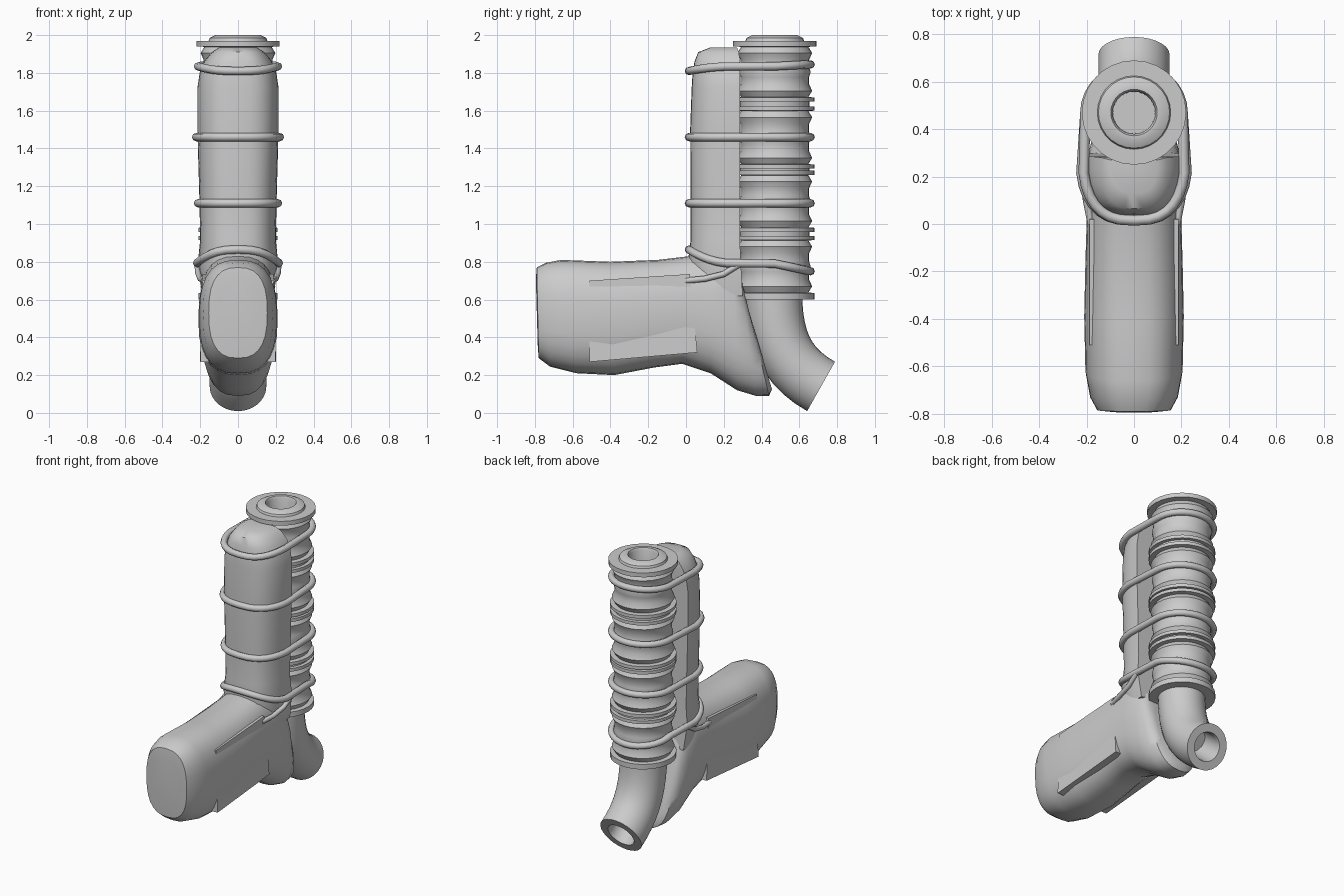
import bpy, bmesh
from math import sin, cos, pi, radians
from mathutils import Vector

if "Cube" in bpy.data.objects:
    bpy.data.objects.remove(bpy.data.objects["Cube"])

grey = bpy.data.materials.new("plain grey")
grey.use_nodes = True
GREY = (0.6, 0.6, 0.6, 1)
grey.diffuse_color = GREY
grey.node_tree.nodes["Principled BSDF"].inputs["Base Color"].default_value = GREY

BARREL_Y = 0.47


def finish(name, bm, angle=35):
    bmesh.ops.recalc_face_normals(bm, faces=bm.faces)
    mesh = bpy.data.meshes.new(name)
    bm.to_mesh(mesh)
    bm.free()
    mesh.materials.append(grey)
    ob = bpy.data.objects.new(name, mesh)
    bpy.context.collection.objects.link(ob)
    bpy.ops.object.select_all(action='DESELECT')
    ob.select_set(True)
    bpy.context.view_layer.objects.active = ob
    bpy.ops.object.shade_smooth_by_angle(angle=radians(angle))
    return ob


def loft(name, rings, angle=35, closed=False):
    """Skin a list of equal-length rings; cap both ends unless closed."""
    bm = bmesh.new()
    rows = [[bm.verts.new(p) for p in ring] for ring in rings]
    n = len(rows[0])
    pairs = list(zip(rows, rows[1:]))
    if closed:
        pairs.append((rows[-1], rows[0]))
    for a, b in pairs:
        for i in range(n):
            j = (i + 1) % n
            bm.faces.new((a[i], a[j], b[j], b[i]))
    if not closed:
        bm.faces.new(rows[0])
        bm.faces.new(rows[-1])
    return finish(name, bm, angle)


def power(v, e):
    return (abs(v) ** e) * (1 if v >= 0 else -1)


def oval(center, side, up, exponent=2.0, n=28):
    e = 2 / exponent
    return [center + side * power(cos(2 * pi * i / n), e)
            + up * power(sin(2 * pi * i / n), e) for i in range(n)]


def circle_at(center, normal, r, n=28):
    side = Vector((1, 0, 0))
    return oval(center, side * r, normal.cross(side).normalized() * r, n=n)


# Ribbed barrel: lathe profile (radius, height) built section by section
profile = [(0.15, 0.60), (0.21, 0.60), (0.21, 0.635)]
sections = [(0.635, 0.915), (0.98, 1.26), (1.315, 1.60), (1.67, 1.94)]
for k, (lo, hi) in enumerate(sections):
    h = hi - lo
    profile += [(0.178, lo + 0.002), (0.198, lo + 0.035), (0.182, lo + 0.07),
                (0.182, lo + h * 0.4), (0.19, lo + h * 0.5), (0.182, lo + h * 0.6),
                (0.182, hi - 0.07), (0.198, hi - 0.035), (0.178, hi - 0.002)]
    if k < 3:
        # twin flange with a gap between each pair of sections
        nxt = sections[k + 1][0]
        profile += [(0.21, hi), (0.21, hi + 0.022), (0.185, hi + 0.022),
                    (0.185, nxt - 0.022), (0.21, nxt - 0.022), (0.21, nxt)]
# Top flange, raised collar and bore
profile += [(0.22, 1.94), (0.22, 1.97), (0.155, 1.97), (0.15, 1.985),
            (0.12, 2.0), (0.098, 2.0), (0.09, 1.985), (0.088, 1.8)]
loft("barrel", [circle_at(Vector((0, BARREL_Y, z)), Vector((0, 0, 1)), r)
                for r, z in profile])

# Bent outlet pipe with a hollow end
ctrl = [Vector((0, y, z)) for y, z in
        ((0.465, 0.65), (0.465, 0.40), (0.52, 0.25), (0.715, 0.14))]


def bezier(t):
    a, b, c, d = ctrl
    s = 1 - t
    return a * s**3 + b * 3 * s * s * t + c * 3 * s * t * t + d * t**3


def tangent(t):
    a, b, c, d = ctrl
    s = 1 - t
    return ((b - a) * s * s + (c - b) * 2 * s * t + (d - c) * t * t).normalized()


steps = 10
rings = [circle_at(bezier(i / steps), tangent(i / steps), 0.15)
         for i in range(steps + 1)]
rings += [circle_at(bezier(t), tangent(t), r)
          for t, r in ((1, 0.095), (0.97, 0.088), (0.7, 0.085))]
loft("outlet_pipe", rings)

# Horizontal body: (top y, top z, bottom y, bottom z, half width)
body = [(-0.795, 0.71, -0.785, 0.36, 0.10), (-0.79, 0.77, -0.78, 0.29, 0.155),
        (-0.74, 0.795, -0.72, 0.245, 0.185), (-0.66, 0.81, -0.58, 0.21, 0.205),
        (-0.40, 0.80, -0.38, 0.20, 0.21), (-0.15, 0.81, -0.17, 0.24, 0.205),
        (0.02, 0.83, -0.02, 0.26, 0.20), (0.14, 0.85, 0.13, 0.21, 0.20),
        (0.25, 0.83, 0.27, 0.12, 0.20), (0.285, 0.75, 0.37, 0.09, 0.185),
        (0.30, 0.68, 0.44, 0.09, 0.16), (0.31, 0.62, 0.455, 0.125, 0.12)]
rings = []
for ty, tz, by, bz, w in body:
    top, bottom = Vector((0, ty, tz)), Vector((0, by, bz))
    rings.append(oval((top + bottom) / 2, Vector((w, 0, 0)), (top - bottom) / 2, 2.6))
loft("horizontal_body", rings, 45)

# Flat side panels
for label, s in (("left", 1), ("right", -1)):
    outline = [(-0.51, 0.70), (-0.51, 0.27), (0.06, 0.32), (0.02, 0.735)]
    inner = [Vector((s * 0.15, y, z)) for y, z in outline]
    outer = [Vector((s * (0.188 if z > 0.6 else 0.2), y, z)) for y, z in outline]
    loft(label + "_side_panel", [inner, outer], 20)


# Upright column: rounded front, flat back; (z, front y, back y, half width)
def d_section(z, front, back, w, n=20):
    pts = []
    for i in range(n + 1):
        a = pi * i / n
        pts.append(Vector((w * power(cos(a), 0.7),
                           back - (back - front) * power(sin(a), 0.8), z)))
    return pts


column = [(0.62, 0.05, 0.30, 0.19), (0.80, 0.01, 0.29, 0.212),
          (0.92, 0.025, 0.285, 0.2), (1.15, 0.025, 0.285, 0.205),
          (1.5, 0.022, 0.285, 0.215), (1.72, 0.03, 0.285, 0.215),
          (1.80, 0.035, 0.285, 0.203), (1.86, 0.045, 0.285, 0.18),
          (1.91, 0.065, 0.28, 0.14), (1.935, 0.13, 0.27, 0.10)]
loft("upright_column", [d_section(*row) for row in column], 45)


# Cord bands around column and barrel
def tube(name, points, r, closed=False, n=8):
    rings = []
    count = len(points)
    for i, p in enumerate(points):
        a = points[i - 1] if closed or i else p
        b = points[(i + 1) % count] if closed or i < count - 1 else p
        t = (b - a).normalized()
        side = t.cross(Vector((0, 0, 1))).normalized()
        rings.append(oval(p, side * r, side.cross(t) * r, n=n))
    return loft(name, rings, 50, closed)


def band_path(z_front, z_side, z_back, w):
    pts = []
    for i in range(32):
        a = 2 * pi * i / 32
        if sin(a) >= 0:
            x, y = 0.205 * cos(a), BARREL_Y + 0.19 * sin(a)
            z = z_side + (z_back - z_side) * sin(a)
        else:
            x = w * power(cos(a), 0.75)
            y = 0.28 + 0.265 * power(sin(a), 0.85)
            z = z_side + (z_front - z_side) * sin(a) ** 2
        pts.append(Vector((x, y, z)))
    return pts


for name, path in (("top_band", band_path(1.81, 1.835, 1.845, 0.215)),
                   ("upper_band", band_path(1.46, 1.46, 1.46, 0.225)),
                   ("middle_band", band_path(1.11, 1.11, 1.11, 0.215)),
                   ("lower_band", band_path(0.865, 0.79, 0.75, 0.22))):
    tube(name, path, 0.022, True)

# Loose cord ends
for label, s in (("left", 1), ("right", -1)):
    tube(label + "_cord_end",
         [Vector((s * x, y, z)) for x, y, z in
          ((0.215, 0.28, 0.785), (0.21, 0.2, 0.735), (0.2, 0.1, 0.71), (0.18, 0.0, 0.7))],
         0.016)
